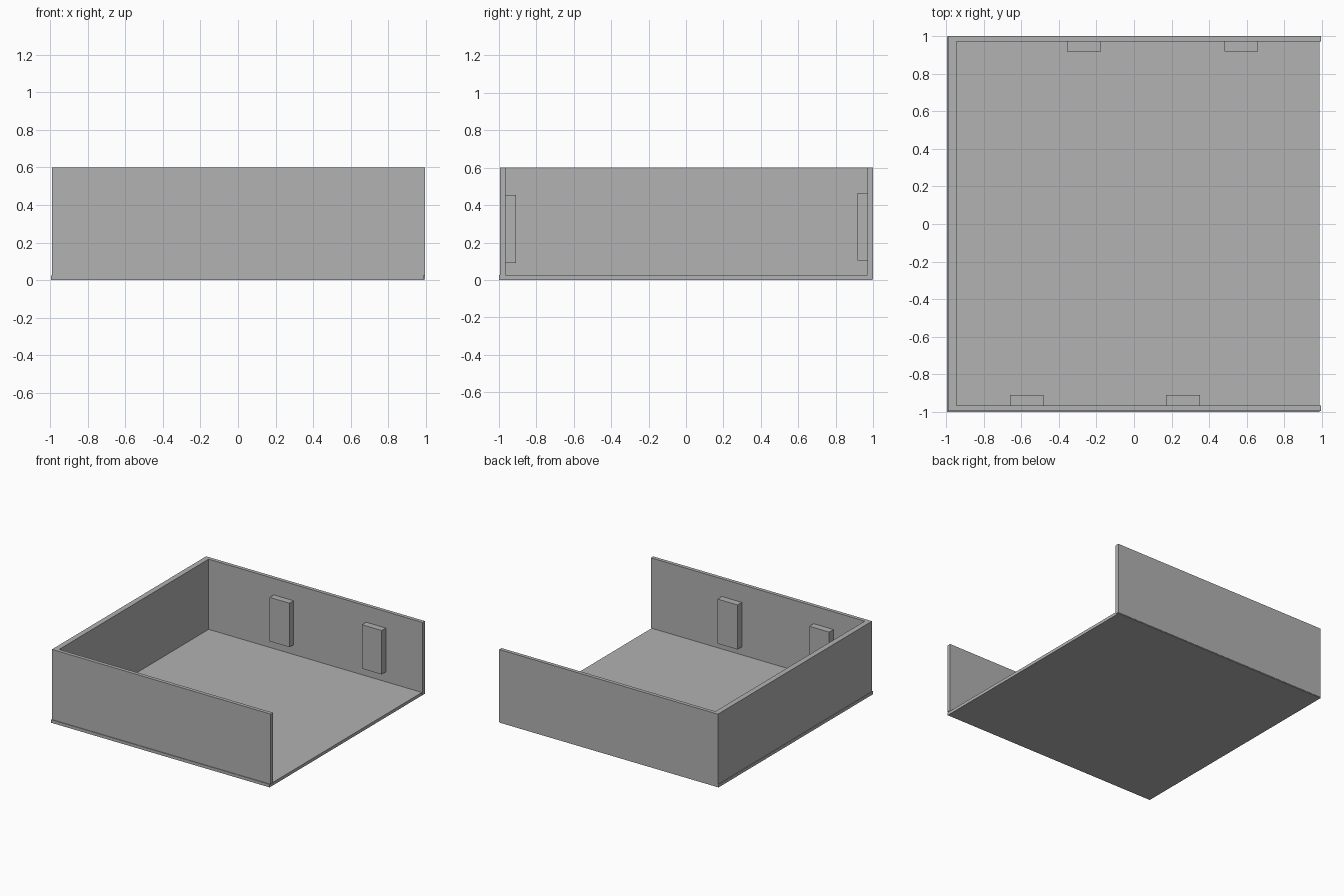
import bpy
import bmesh
from mathutils import Matrix, Vector

if "Cube" in bpy.data.objects:
    bpy.data.objects.remove(bpy.data.objects["Cube"], do_unlink=True)

grey = bpy.data.materials.new("plain_grey")
grey.use_nodes = True
grey.diffuse_color = (0.445, 0.445, 0.445, 1)
grey.node_tree.nodes["Principled BSDF"].inputs["Base Color"].default_value = grey.diffuse_color


def box(name, low, high):
    """Flat-shaded box between two opposite corners."""
    low, high = Vector(low), Vector(high)
    mesh = bpy.data.meshes.new(name)
    bm = bmesh.new()
    place = Matrix.Translation((low + high) / 2) @ Matrix.Diagonal((*(high - low), 1))
    bmesh.ops.create_cube(bm, size=1, matrix=place)
    bm.to_mesh(mesh)
    bm.free()
    mesh.materials.append(grey)
    obj = bpy.data.objects.new(name, mesh)
    bpy.context.collection.objects.link(obj)
    return obj


END = 0.993      # half the length along x
FLOOR = 0.025    # floor thickness
TOP = 0.6        # wall height

# Floor, with a thin lip under the front and side walls
box("floor", (-END, -1, 0), (END - 0.006, 0.997, FLOOR))

# Three walls; the left side stays open
box("front_wall", (-END + 0.004, -0.995, FLOOR), (END, -0.965, TOP))
box("back_wall", (-END + 0.004, 0.97, 0.005), (END, 1, TOP))
box("right_wall", (-END + 0.004, -0.965, FLOOR), (-0.945, 0.97, TOP))

# Mounting blocks on the inner faces of the long walls
for i, x in enumerate((-0.66, 0.17), 1):
    box(f"front_block_{i}", (x, -0.965, 0.09), (x + 0.18, -0.91, 0.455))
for i, x in enumerate((-0.355, 0.48), 1):
    box(f"back_block_{i}", (x, 0.917, 0.105), (x + 0.18, 0.97, 0.465))
